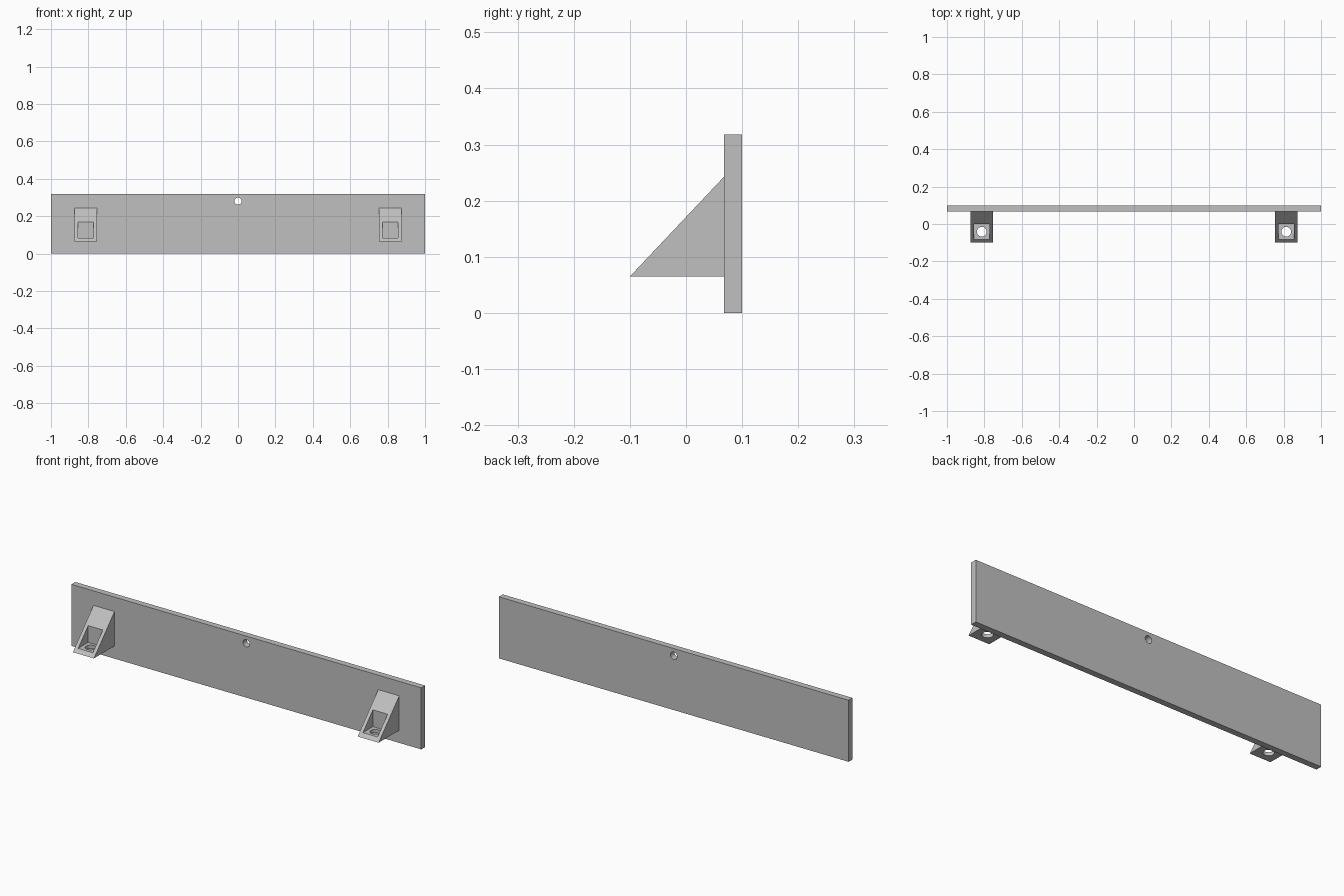
import bpy
import bmesh
from math import pi, radians
from mathutils import Matrix, Vector

old = bpy.data.objects.get("Cube")
if old:
    bpy.data.objects.remove(old, do_unlink=True)

# Single plain grey
grey = bpy.data.materials.new("light grey")
grey.use_nodes = True
colour = (0.53, 0.53, 0.53, 1)
grey.diffuse_color = colour
grey.node_tree.nodes["Principled BSDF"].inputs["Base Color"].default_value = colour


def finish(name, bm):
    bmesh.ops.recalc_face_normals(bm, faces=bm.faces)
    mesh = bpy.data.meshes.new(name)
    bm.to_mesh(mesh)
    bm.free()
    mesh.materials.append(grey)
    obj = bpy.data.objects.new(name, mesh)
    bpy.context.collection.objects.link(obj)
    return obj


def box(name, low, high):
    low, high = Vector(low), Vector(high)
    bm = bmesh.new()
    place = Matrix.Translation((low + high) / 2) @ Matrix.Diagonal((high - low).to_4d())
    bmesh.ops.create_cube(bm, size=1, matrix=place)
    return finish(name, bm)


def cylinder(name, centre, radius, depth, turn=0):
    bm = bmesh.new()
    place = Matrix.Translation(centre) @ Matrix.Rotation(turn, 4, "X")
    bmesh.ops.create_cone(bm, cap_ends=True, segments=40, radius1=radius,
                          radius2=radius, depth=depth, matrix=place)
    return finish(name, bm)


def wedge(name, x, half, profile):
    # Side profile in (y, z), extruded across x
    bm = bmesh.new()
    face = bm.faces.new([bm.verts.new((x - half, y, z)) for y, z in profile])
    new = bmesh.ops.extrude_face_region(bm, geom=[face])["geom"]
    bmesh.ops.translate(bm, vec=(2 * half, 0, 0),
                        verts=[v for v in new if isinstance(v, bmesh.types.BMVert)])
    return finish(name, bm)


def cut(obj, cutter):
    cutter.hide_render = True
    mod = obj.modifiers.new("cut", "BOOLEAN")
    mod.operation = "DIFFERENCE"
    mod.solver = "EXACT"
    mod.object = cutter
    bpy.ops.object.select_all(action="DESELECT")
    bpy.context.view_layer.objects.active = obj
    obj.select_set(True)
    bpy.ops.object.modifier_apply(modifier=mod.name)
    bpy.data.objects.remove(cutter, do_unlink=True)
    bpy.ops.object.shade_smooth_by_angle(angle=radians(30))


# Long back plate with a hanging hole
plate_front = 0.068
plate = box("back_plate", (-1, plate_front, 0), (1, 0.1, 0.318))
cut(plate, cylinder("hole_cutter", (0, 0.084, 0.281), 0.019, 0.2, pi / 2))

# Two wedge brackets, each with a pocket and a screw hole through its floor
for side, sign in (("left", 1), ("right", -1)):
    x = sign * 0.814
    bracket = wedge(side + "_bracket", x, 0.06,
                    [(-0.1, 0.065), (plate_front, 0.065), (plate_front, 0.243)])
    cut(bracket, box("pocket_cutter", (x - 0.042, -0.2, 0.083), (x + 0.042, -0.001, 0.4)))
    cut(bracket, cylinder("screw_cutter", (x, -0.041, 0.07), 0.026, 0.1))
